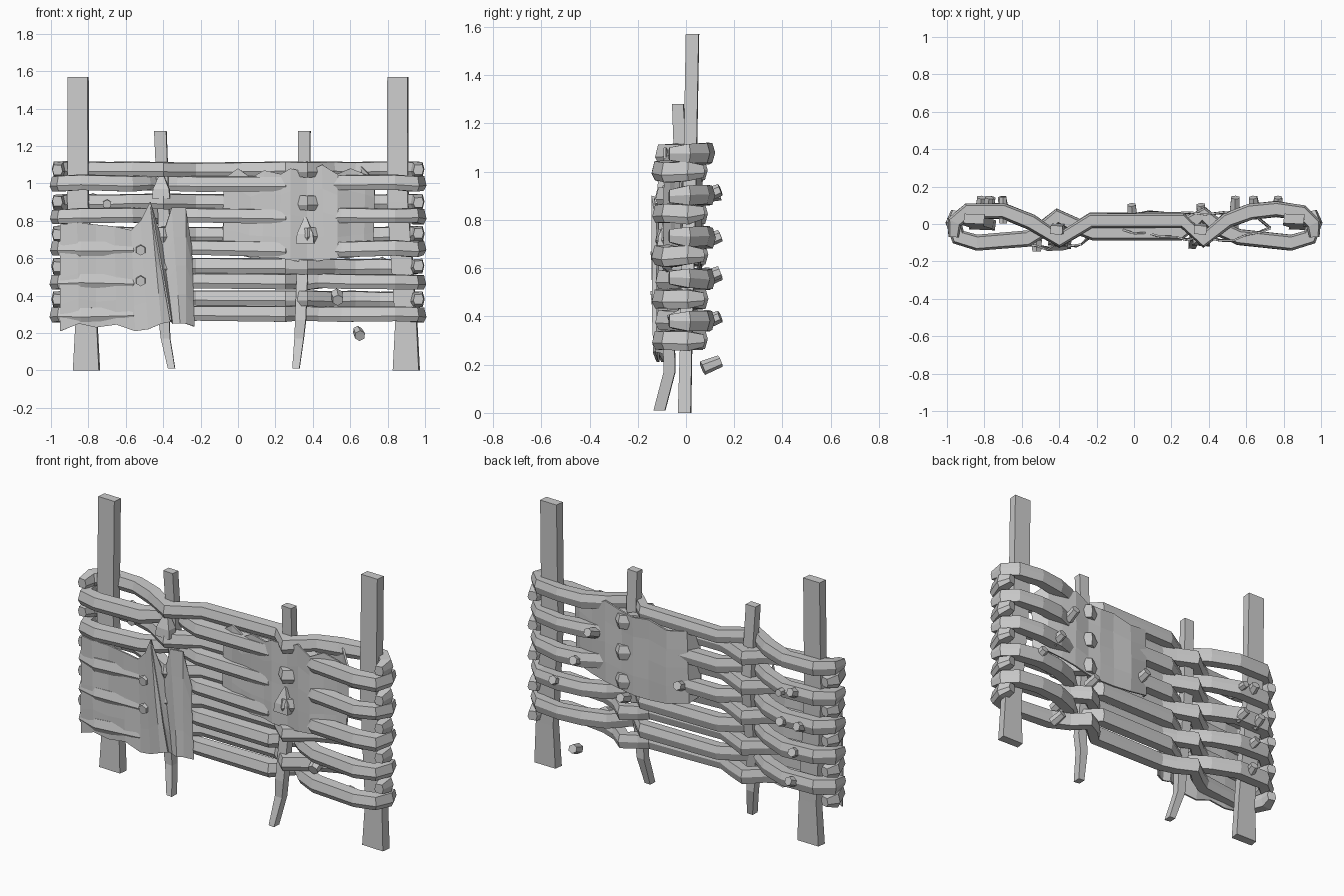
import bpy, bmesh, random
from mathutils import Vector

random.seed(4)
cube = bpy.data.objects.get("Cube")
if cube:
    bpy.data.objects.remove(cube)

grey = bpy.data.materials.new("plain grey")
grey.use_nodes = True
grey.diffuse_color = (0.6, 0.6, 0.6, 1)
grey.node_tree.nodes["Principled BSDF"].inputs["Base Color"].default_value = (0.6, 0.6, 0.6, 1)


def finish(name, bm):
    bmesh.ops.recalc_face_normals(bm, faces=bm.faces)
    mesh = bpy.data.meshes.new(name)
    bm.to_mesh(mesh)
    bm.free()
    mesh.materials.append(grey)
    obj = bpy.data.objects.new(name, mesh)
    bpy.context.collection.objects.link(obj)
    return obj


def loft(name, rings):
    """Skin a row of closed rings and cap both ends."""
    bm = bmesh.new()
    loops = [[bm.verts.new(p) for p in ring] for ring in rings]
    n = len(loops[0])
    for a, b in zip(loops, loops[1:]):
        for i in range(n):
            j = (i + 1) % n
            bm.faces.new((a[i], a[j], b[j], b[i]))
    bm.faces.new(loops[0])
    bm.faces.new(loops[-1])
    return finish(name, bm)


# Woven rails: a chunky section swept along a path in plan
SECTION = [(-.042, -.014), (-.03, .036), (.03, .04), (.042, .0), (.03, -.042), (-.028, -.042)]


def rail(name, path, z):
    pts = [Vector((x, y, z + random.uniform(-.005, .005))) for x, y in path]
    rings = []
    last = len(pts) - 1
    for i, p in enumerate(pts):
        d = pts[min(i + 1, last)] - pts[max(i - 1, 0)]
        side = Vector((d.y, -d.x, 0)).normalized()
        s = .65 if i in (0, last) else random.uniform(.94, 1.05)
        rings.append([p + side * -u * s + Vector((0, 0, v * s)) for u, v in SECTION])
    loft(name, rings)


BACK_PATH = [(-.965, -.07), (-.96, .01), (-.89, .068), (-.7, .07), (-.55, .01), (-.4, -.085),
             (-.23, .018), (.26, .018), (.37, -.085), (.5, .02), (.62, .065), (.76, .08),
             (.9, .06), (.96, .0), (.965, -.07)]
FRONT_PATH = [(-.95, .07), (-.965, .01), (-.94, -.07), (-.84, -.1), (-.57, -.078), (-.49, -.03), (-.41, .04),
              (-.31, -.01), (-.22, -.045), (.25, -.045), (.31, .01), (.37, .05), (.45, -.02),
              (.56, -.07), (.84, -.1), (.94, -.07), (.965, .01), (.95, .07)]
for k in range(5):
    rail(f"back_rail_{k + 1}", BACK_PATH, .385 + k * .1725)
    rail(f"front_rail_{k + 1}", FRONT_PATH, .303 + k * .175)


# Posts, stakes and tucks: four-sided rings stacked upwards
def upright(name, stations):
    rings = []
    for x, y, z, w, d in stations:
        rings.append([Vector((x + sx * w, y + sy * d, z))
                      for sx, sy in ((-1, -.8), (.9, -1), (1, .9), (-.9, 1))])
    loft(name, rings)


for side, label in ((1, "left"), (-1, "right")):
    foot = .9 if side > 0 else -.81
    upright(f"{label}_post", [(foot, -.006, 0, .073, .028), (foot, .0, .25, .06, .026),
                              (side * .855, .015, .9, .058, .028), (side * .855, .027, 1.57, .057, .028)])
    base = .31 if side > 0 else -.355
    knee = .335 if side > 0 else -.395
    upright(f"{label}_stake", [(base, -.11, .01, .02, .025), (knee - side * .008, -.068, .17, .026, .025),
                               (knee, -.07, .27, .03, .025), (side * .375 - .02, -.015, .8, .032, .026),
                               (side * .385 - .03, -.033, 1.28, .034, .025)])
for name, x, z in (("left_tuck", .36, .68), ("right_tuck", -.41, .92)):
    upright(name, [(x, -.09, z, .05, .03), (x, -.085, z + .05, .045, .03), (x, -.075, z + .14, .006, .006)])


# Hide covers: pleated sheets given as columns (top x, bottom x, y, bottom z, top z)
def sheet(name, columns, rows=4, wobble=.004):
    bm = bmesh.new()
    grid = []
    for xt, xb, y, zb, zt in columns:
        col = []
        for r in range(rows + 1):
            t = r / rows
            col.append(bm.verts.new((xb + (xt - xb) * t, y + random.uniform(-wobble, wobble),
                                     zb + (zt - zb) * t)))
        grid.append(col)
    for a, b in zip(grid, grid[1:]):
        for r in range(rows):
            bm.faces.new((a[r], b[r], b[r + 1], a[r + 1]))
    obj = finish(name, bm)
    mod = obj.modifiers.new("thickness", "SOLIDIFY")
    mod.thickness = .01
    mod.offset = 0


sheet("right_hide", [
    (-.95, -.95, -.095, .21, .78), (-.86, -.85, -.124, .25, .79), (-.76, -.76, -.112, .23, .78),
    (-.66, -.65, -.116, .245, .77), (-.57, -.55, -.112, .21, .75), (-.52, -.48, -.12, .22, .8),
    (-.47, -.41, -.135, .25, .9), (-.42, -.36, -.115, .26, .71)])
sheet("right_hide_fold", [
    (-.47, -.36, -.138, .27, .9), (-.41, -.35, -.105, .25, .7), (-.355, -.31, -.12, .25, .87),
    (-.28, -.28, -.11, .25, .87), (-.25, -.235, -.075, .235, .66)])
sheet("left_hide_front", [
    (-.07, -.08, -.025, .66, 1.03), (0, 0, -.05, .63, 1.08), (.07, .06, -.05, .62, 1.03),
    (.14, .13, -.065, .6, 1.07), (.23, .22, -.072, .6, 1.05), (.28, .28, -.085, .59, 1.08),
    (.37, .37, -.066, .575, 1.06), (.45, .46, -.088, .59, 1.1), (.53, .53, -.09, .6, 1.05),
    (.6, .6, -.06, .6, 1.08), (.68, .67, -.045, .62, 1.05), (.73, .72, -.02, .64, 1.02)])
sheet("left_hide_back", [
    (-.07, -.08, -.025, .66, 1.03), (-.04, -.05, .045, .63, 1.05), (.08, .08, .064, .6, 1.03),
    (.2, .2, .056, .59, 1.06), (.3, .3, .06, .59, 1.05), (.38, .38, .05, .6, 1.06),
    (.48, .48, .06, .62, 1.1), (.57, .57, .05, .64, 1.05), (.66, .66, .035, .66, 1.09),
    (.73, .72, -.02, .64, 1.02)])


# Pegs: stubby six-sided rods
def peg(name, x, y, z, direction, length=.08, radius=.026):
    d = Vector(direction).normalized()
    bm = bmesh.new()
    bmesh.ops.create_cone(bm, cap_ends=True, segments=6, radius1=radius, radius2=radius * .85, depth=length)
    bm.transform(d.to_track_quat("Z", "Y").to_matrix().to_4x4())
    bmesh.ops.translate(bm, verts=bm.verts, vec=(x, y, z))
    finish(name, bm)


BACK_PEGS = [(.54, .91), (.64, .72), (.77, .57), (.645, .2), (-.01, .73), (.36, .56),
             (-.78, .91), (-.7, .72), (-.82, .72), (-.78, .56), (-.77, .385)]
for i, (x, z) in enumerate(BACK_PEGS):
    peg(f"back_peg_{i + 1}", x, .105 if abs(x) > .5 else .066, z,
        (random.uniform(-.2, .2), 1, .4), radius=.03)
for i, z in enumerate((.645, .48)):
    peg(f"front_peg_{i + 1}", -.52, -.115, z, (0, -1, -.1), .06, .032)
peg("lower_peg", .53, -.03, .39, (.1, -1, -.4), .08, .036)
peg("through_peg", -.7, .075, .895, (0, 1, .1), .14, .025)
